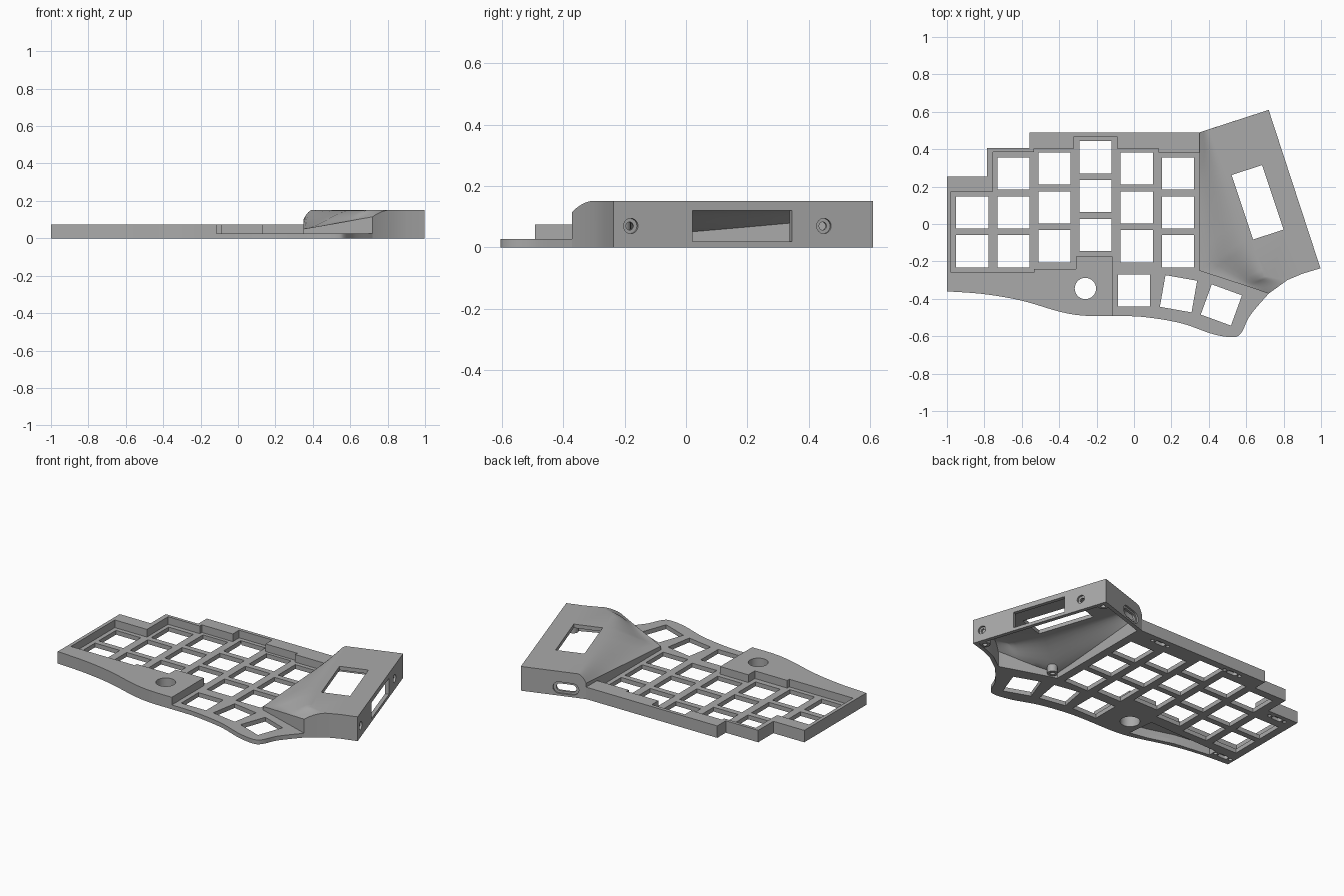
import bpy, bmesh, math
from mathutils import Matrix, Vector

cube = bpy.data.objects.get("Cube")
if cube:
    bpy.data.objects.remove(cube, do_unlink=True)

grey = bpy.data.materials.new("case grey")
grey.use_nodes = True
grey.diffuse_color = (0.4, 0.4, 0.4, 1)
grey.node_tree.nodes["Principled BSDF"].inputs["Base Color"].default_value = (0.4, 0.4, 0.4, 1)

TILT = math.radians(-18)   # plan rotation from the y axis to the slanted side wall
PLATE, RIM, TOP = 0.027, 0.075, 0.152


def make(name, bm):
    bmesh.ops.recalc_face_normals(bm, faces=bm.faces)
    mesh = bpy.data.meshes.new(name)
    bm.to_mesh(mesh)
    bm.free()
    mesh.materials.append(grey)
    ob = bpy.data.objects.new(name, mesh)
    bpy.context.collection.objects.link(ob)
    return ob


def add_prism(bm, pts, z0, z1, matrix=Matrix()):
    low = [bm.verts.new(matrix @ Vector((x, y, z0))) for x, y in pts]
    high = [bm.verts.new(matrix @ Vector((x, y, z1))) for x, y in pts]
    bm.faces.new(low[::-1])
    bm.faces.new(high)
    for i in range(len(pts)):
        j = (i + 1) % len(pts)
        bm.faces.new((low[i], low[j], high[j], high[i]))


def prism(name, pts, z0, z1):
    bm = bmesh.new()
    add_prism(bm, pts, z0, z1)
    return make(name, bm)


def stadium(length, height, n=8):
    """Rounded slot outline; a circle when length equals height."""
    r, h = height / 2, (length - height) / 2
    pts = []
    for side in (1, -1):
        for i in range(n + 1):
            if h == 0 and i == n:
                continue
            a = math.pi * i / n - math.pi / 2
            pts.append((side * (h + r * math.cos(a)), side * r * math.sin(a)))
    return pts


def box(w, h):
    return [(-w / 2, -h / 2), (w / 2, -h / 2), (w / 2, h / 2), (-w / 2, h / 2)]


def smooth_path(pts, n=6):
    """Catmull-Rom curve through the points."""
    p = [Vector(q) for q in [pts[0]] + pts + [pts[-1]]]
    out = []
    for a, b, c, d in zip(p, p[1:], p[2:], p[3:]):
        for i in range(n):
            t = i / n
            out.append(tuple(0.5 * (2 * b + (c - a) * t + (2 * a - 5 * b + 4 * c - d) * t * t
                                    + (3 * b - a - 3 * c + d) * t ** 3)))
    return out + [tuple(pts[-1])]


def cut(ob, shapes):
    """shapes: list of (outline, z0, z1, matrix), none overlapping."""
    bm = bmesh.new()
    for s in shapes:
        add_prism(bm, *s)
    cutter = make("cutter", bm)
    cutter.hide_render = True
    mod = ob.modifiers.new("cut", 'BOOLEAN')
    mod.operation, mod.solver, mod.object = 'DIFFERENCE', 'EXACT', cutter
    apply(ob, mod)
    bpy.data.objects.remove(cutter, do_unlink=True)


def apply(ob, mod):
    bpy.context.view_layer.objects.active = ob
    bpy.ops.object.modifier_apply(modifier=mod.name)


def at(x, y, z=0, turn=0):
    return Matrix.Translation((x, y, z)) @ Matrix.Rotation(turn, 4, 'Z')


# outlines
palm_edge = smooth_path([(-1, -.36), (-.8, -.375), (-.6, -.41), (-.4, -.468), (-.27, -.49), (-.115, -.492)])
thumb_edge = smooth_path([(-.115, -.492), (.05, -.497), (.25, -.53), (.42, -.588), (.53, -.605),
                          (.575, -.58), (.62, -.49), (.72, -.372)])
back_steps = [(.36, .49), (-.56, .49), (-.56, .405), (-.785, .405), (-.785, .255), (-1, .255)]
inner_steps = [(-.115, -.175), (-.31, -.175), (-.31, -.24), (-.535, -.24), (-.535, -.26), (-.978, -.26),
               (-.978, .175), (-.755, .175), (-.755, .385), (-.535, .385), (-.535, .405), (-.32, .405),
               (-.32, .468), (-.09, .468), (-.09, .403), (.13, .403), (.13, .382), (.36, .382)]

plate = prism("key_plate", palm_edge + thumb_edge[1:] + [(.70, -.355), (.36, -.244)] + back_steps, 0, PLATE)
rim = prism("raised_rim", palm_edge + inner_steps + back_steps, PLATE, RIM)

# key openings: column x, top key y, number of keys
keys = []
columns = [(-.865, .062, 2), (-.645, .27, 3), (-.425, .297, 3), (-.205, .357, 3), (.015, .297, 3), (.235, .27, 3)]
for x, y, count in columns:
    for k in range(count):
        keys.append((box(.172, .172), -.1, .1, at(x, y - k * .208)))
for x, y, deg in [(0, -.355, 0), (.238, -.373, -10), (.467, -.433, -20)]:
    keys.append((box(.172, .172), -.1, .1, at(x, y, 0, math.radians(deg))))
cut(plate, keys)

# round thumb opening and the hollow under the palm area
hole = (stadium(.114, .114, 16), -.1, .2, at(-.26, -.345))
pocket = [(-.85, -.29), (-.36, -.275), (-.34, -.445), (-.45, -.425), (-.62, -.375), (-.85, -.345)]
for ob in (plate, rim):
    cut(ob, [hole, (pocket, -.1, .058, Matrix())])

# slots and screw holes on the underside of the rim
slots = []
for x, y in [(.18, .445), (-.35, .45), (-.88, .215), (-.92, -.31)]:
    slots.append((stadium(.07, .03), -.1, .02, at(x, y)))
    for dx in (-.055, .055):
        slots.append((stadium(.024, .024, 6), -.1, .02, at(x + dx, y)))
cut(plate, slots)

# controller housing: flat top, blended slope towards the keys, vertical walls
crease = [(.40, .506, TOP), (.62, -.07, TOP), (.70, -.28, TOP), (.82, -.30, TOP)]
foot = [(.35, .49, .10), (.35, -.25, .05), (.58, -.325, .09), (.72, -.372, .115)]
STEPS, ACROSS = 6, 8


def polyline(pts, t):
    i = min(int(t), len(pts) - 2)
    return Vector(pts[i]).lerp(Vector(pts[i + 1]), t - i)


bm = bmesh.new()
rows = []
total = STEPS * (len(crease) - 1)
for r in range(total + 1):
    t = r / STEPS
    a, b = polyline(crease, t), polyline(foot, t)
    w = math.sin(math.pi * r / total)
    row = []
    for j in range(ACROSS + 1):
        s = j / ACROSS
        p = a.lerp(b, s)
        p.z = a.z + (b.z - a.z) * s * s * (1 + w * (2 - 2 * s))
        row.append(bm.verts.new(p))
    rows.append(row)
for p, q in zip(rows, rows[1:]):
    for j in range(ACROSS):
        bm.faces.new((p[j], p[j + 1], q[j + 1], q[j]))


def floor(v):
    return bm.verts.new((v.co.x, v.co.y, 0))


rest = [bm.verts.new((x, y, TOP)) for x, y in [(.90, -.266), (.997, -.237), (.72, .61)]]
bm.faces.new([r[0] for r in rows] + rest)
feet = [r[-1] for r in rows]
feet_low = [floor(v) for v in feet]
for i in range(total):
    bm.faces.new((feet[i], feet[i + 1], feet_low[i + 1], feet_low[i]))
rest_low = [floor(v) for v in rest]
front_low = floor(rows[-1][0])
bm.faces.new(rows[-1] + [feet_low[-1], front_low])
bm.faces.new((rows[-1][0], rest[0], rest_low[0], front_low))
for i in range(2):
    bm.faces.new((rest[i], rest[i + 1], rest_low[i + 1], rest_low[i]))
bm.faces.new(rows[0] + [feet_low[0], rest_low[2], rest[2]])
housing = make("controller_housing", bm)
shell = housing.modifiers.new("shell", 'SOLIDIFY')
shell.thickness, shell.offset, shell.use_even_offset = .024, -1, True
apply(housing, shell)

# display window in the top
cut(housing, [([(.522, .262), (.685, .315), (.80, -.03), (.637, -.083)], .09, .3, Matrix())])


# side wall openings: local z of each cutter points out of the wall
def side(y, z):
    x = .72 + .277 * (.61 - y) / .847
    return at(x, y, z, math.radians(18)) @ Matrix.Rotation(math.pi / 2, 4, 'Y')


def back(x, z):
    y = .49 + .12 * (x - .35) / .37
    return at(x, y, z, math.radians(18)) @ Matrix.Rotation(-math.pi / 2, 4, 'X')


cut(housing, [(box(.10, .342), -.06, .05, side(.183, .07))]
    + [(stadium(.05, .05), -.012, .05, side(y, .07)) for y in (-.18, .45)]
    + [(stadium(.155, .072), -.01, .05, back(.465, .05))])
cut(housing, [(stadium(.026, .026), -.06, .05, side(y, .07)) for y in (-.18, .45)]
    + [(stadium(.12, .045), -.06, .05, back(.465, .05))])

# screw posts inside the housing
bm = bmesh.new()
posts = [(.695, .555, .14), (.93, -.21, .14), (.425, -.215, .05)]
for x, y, h in posts:
    add_prism(bm, stadium(.06, .06, 10), .004, h, at(x, y))
screw_posts = make("screw_posts", bm)
cut(screw_posts, [(stadium(.028, .028, 8), -.1, .04, at(x, y)) for x, y, h in posts])

# smooth shading with crisp edges
for ob in (plate, rim, housing, screw_posts):
    bpy.ops.object.select_all(action='DESELECT')
    ob.select_set(True)
    bpy.context.view_layer.objects.active = ob
    bpy.ops.object.shade_smooth_by_angle(angle=math.radians(30))
